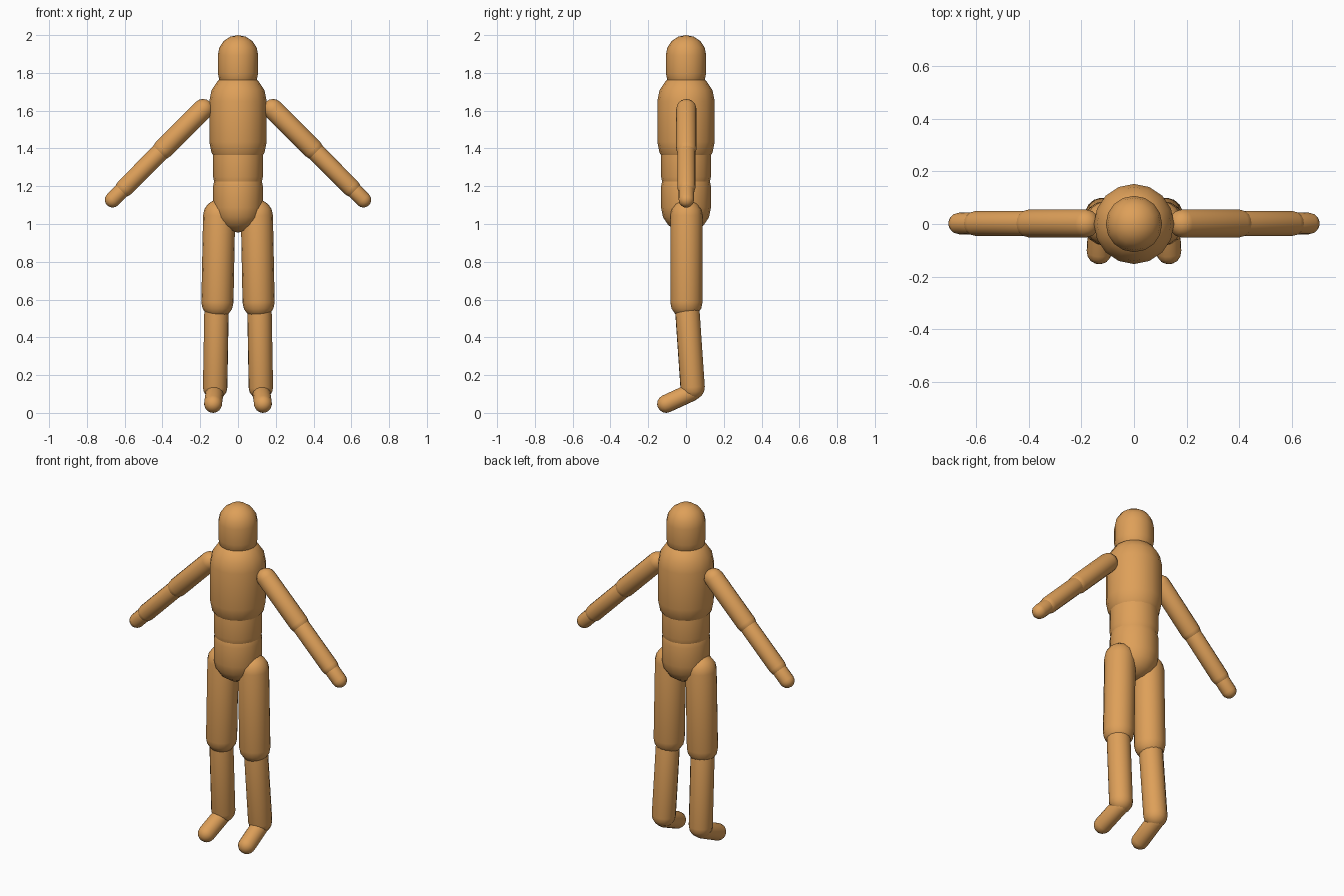
import bpy, bmesh, math
from mathutils import Vector

if "Cube" in bpy.data.objects:
    bpy.data.objects.remove(bpy.data.objects["Cube"])

SEGMENTS, CAP_RINGS = 16, 4

tan = bpy.data.materials.new("tan_wood")
tan.diffuse_color = (0.73, 0.35, 0.10, 1)
tan.use_nodes = True
tan.node_tree.nodes["Principled BSDF"].inputs["Base Color"].default_value = tan.diffuse_color


def capsule(name, a, b, r):
    """Round-ended cylinder whose end spheres are centred on a and b."""
    a, b = Vector(a), Vector(b)
    axis = b - a
    length = axis.length
    steps = [i * math.pi / 2 / CAP_RINGS for i in range(CAP_RINGS)]
    # profile from the lower pole to the upper pole as (radius, height)
    lower = [(r * math.cos(t), -r * math.sin(t)) for t in reversed(steps)]
    upper = [(r * math.cos(t), length + r * math.sin(t)) for t in steps]

    bm = bmesh.new()
    rings = []
    for rad, h in lower + upper:
        rings.append([bm.verts.new((rad * math.cos(k * math.tau / SEGMENTS),
                                    rad * math.sin(k * math.tau / SEGMENTS), h))
                      for k in range(SEGMENTS)])
    south, north = bm.verts.new((0, 0, -r)), bm.verts.new((0, 0, length + r))
    for k in range(SEGMENTS):
        n = (k + 1) % SEGMENTS
        for low, high in zip(rings, rings[1:]):
            bm.faces.new((low[k], low[n], high[n], high[k]))
        bm.faces.new((south, rings[0][n], rings[0][k]))
        bm.faces.new((north, rings[-1][k], rings[-1][n]))
    for f in bm.faces:
        f.smooth = True

    mesh = bpy.data.meshes.new(name)
    bm.to_mesh(mesh)
    bm.free()
    mesh.materials.append(tan)
    obj = bpy.data.objects.new(name, mesh)
    obj.location = a
    obj.rotation_mode = 'QUATERNION'
    obj.rotation_quaternion = Vector((0, 0, 1)).rotation_difference(axis)
    bpy.context.collection.objects.link(obj)


# Head and trunk
capsule("head", (0, 0, 1.80), (0, 0, 1.893), 0.107)
capsule("chest", (0, 0, 1.435), (0, 0, 1.65), 0.152)
capsule("abdomen", (0, 0, 1.25), (0, 0, 1.40), 0.132)
capsule("pelvis", (0, 0, 1.087), (0, 0, 1.20), 0.132)

# Limbs: name, upper end, lower end, radius (right-hand side, then mirrored)
limbs = [
    ("upper_arm", (0.185, 0.002, 1.608), (0.396, 0.002, 1.397), 0.054),
    ("forearm", (0.396, 0.002, 1.397), (0.60, 0.002, 1.192), 0.048),
    ("hand", (0.60, 0.002, 1.192), (0.664, 0.002, 1.128), 0.041),
    ("thigh", (0.100, 0.002, 1.045), (0.109, 0.002, 0.585), 0.085),
    ("shin", (0.113, 0.004, 0.585), (0.121, 0.035, 0.135), 0.065),
    ("foot", (0.124, 0.030, 0.110), (0.132, -0.105, 0.048), 0.048),
]
for side, s in (("right", 1), ("left", -1)):
    for part, top, end, radius in limbs:
        capsule(f"{side}_{part}", (s * top[0], *top[1:]), (s * end[0], *end[1:]), radius)
